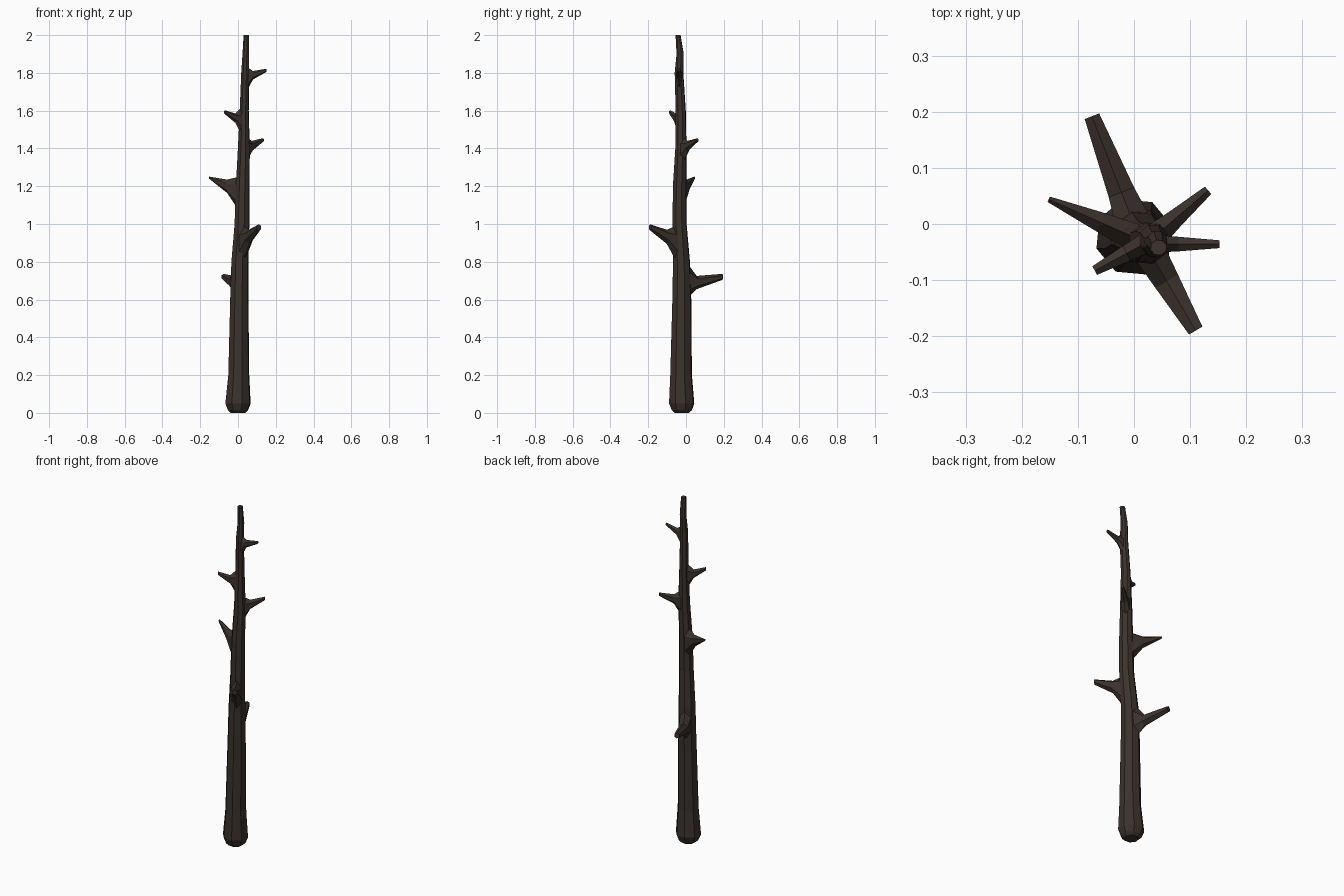
import bpy, bmesh, math
from mathutils import Vector

bark = bpy.data.materials.new("bark")
bark.diffuse_color = (0.045, 0.032, 0.025, 1)


def loft(name, rings, cap_start=True):
    """Skin a list of equal-length point rings into one flat-shaded object."""
    bm = bmesh.new()
    loops = [[bm.verts.new(p) for p in r] for r in rings]
    n = len(loops[0])
    for a, b in zip(loops, loops[1:]):
        for i in range(n):
            j = (i + 1) % n
            bm.faces.new((a[i], a[j], b[j], b[i]))
    if cap_start:
        bm.faces.new(loops[0][::-1])
    bm.faces.new(loops[-1])
    bmesh.ops.recalc_face_normals(bm, faces=bm.faces)
    me = bpy.data.meshes.new(name)
    bm.to_mesh(me)
    bm.free()
    me.materials.append(bark)
    ob = bpy.data.objects.new(name, me)
    bpy.context.collection.objects.link(ob)
    return ob


def ring(center, u, v, ru, rv, n, phase=0.0):
    return [center + u * ru * math.cos(phase + 2 * math.pi * i / n)
            + v * rv * math.sin(phase + 2 * math.pi * i / n) for i in range(n)]


X, Y, Z = Vector((1, 0, 0)), Vector((0, 1, 0)), Vector((0, 0, 1))

# Trunk: z, centre x, centre y, radius x, radius y
trunk = [
    (0.00, 0.000, -0.022, 0.040, 0.040),
    (0.015, 0.000, -0.022, 0.056, 0.056),
    (0.05, 0.000, -0.023, 0.070, 0.070),
    (0.20, 0.004, -0.026, 0.058, 0.060),
    (0.62, 0.007, -0.022, 0.050, 0.052),
    (0.80, 0.010, -0.024, 0.047, 0.047),
    (1.00, 0.021, -0.034, 0.041, 0.039),
    (1.20, 0.025, -0.034, 0.038, 0.037),
    (1.40, 0.031, -0.027, 0.033, 0.031),
    (1.60, 0.033, -0.028, 0.025, 0.028),
    (1.80, 0.038, -0.037, 0.022, 0.024),
    (1.90, 0.041, -0.031, 0.018, 0.020),
    (2.00, 0.044, -0.042, 0.015, 0.014),
]
loft("trunk", [ring(Vector((x, y, z)), X, Y, rx, ry, 8, 0.3)
               for z, x, y, rx, ry in trunk])


def trunk_at(z):
    for a, b in zip(trunk, trunk[1:]):
        if a[0] <= z <= b[0]:
            t = (z - a[0]) / (b[0] - a[0])
            return [p + (q - p) * t for p, q in zip(a, b)]


# Broken branches: tip, tip radius, base z range, neck distance, neck z range, neck half width
branches = [
    ((-0.075, 0.192, 0.720), 0.016, 0.60, 0.80, 0.085, 0.655, 0.725, 0.028),
    ((0.110, -0.190, 0.982), 0.016, 0.80, 0.99, 0.085, 0.895, 0.970, 0.027),
    ((-0.152, 0.044, 1.245), 0.006, 1.07, 1.25, 0.090, 1.165, 1.235, 0.021),
    ((0.132, 0.060, 1.444), 0.010, 1.32, 1.46, 0.055, 1.385, 1.440, 0.019),
    ((-0.070, -0.083, 1.592), 0.010, 1.47, 1.62, 0.052, 1.535, 1.585, 0.017),
    ((0.152, -0.036, 1.814), 0.008, 1.71, 1.83, 0.042, 1.765, 1.810, 0.015),
]
for k, (tip, tr, b0, b1, nd, n0, n1, nw) in enumerate(branches):
    zb = (b0 + b1) / 2
    _, cx, cy, rx, ry = trunk_at(zb)
    out = Vector((tip[0] - cx, tip[1] - cy, 0))
    length = out.length
    out.normalize()
    side = Z.cross(out)
    axis = Vector((cx, cy, 0))
    rows = [(rx * 0.55, zb, rx * 0.75, (b1 - b0) / 2),
            (nd, (n0 + n1) / 2, nw, (n1 - n0) / 2),
            (length, tip[2], tr, tr)]
    loft(f"branch_{k + 1}",
         [ring(axis + out * d + Z * z, side, Z, w, h, 6, math.pi / 6)
          for d, z, w, h in rows], cap_start=False)
